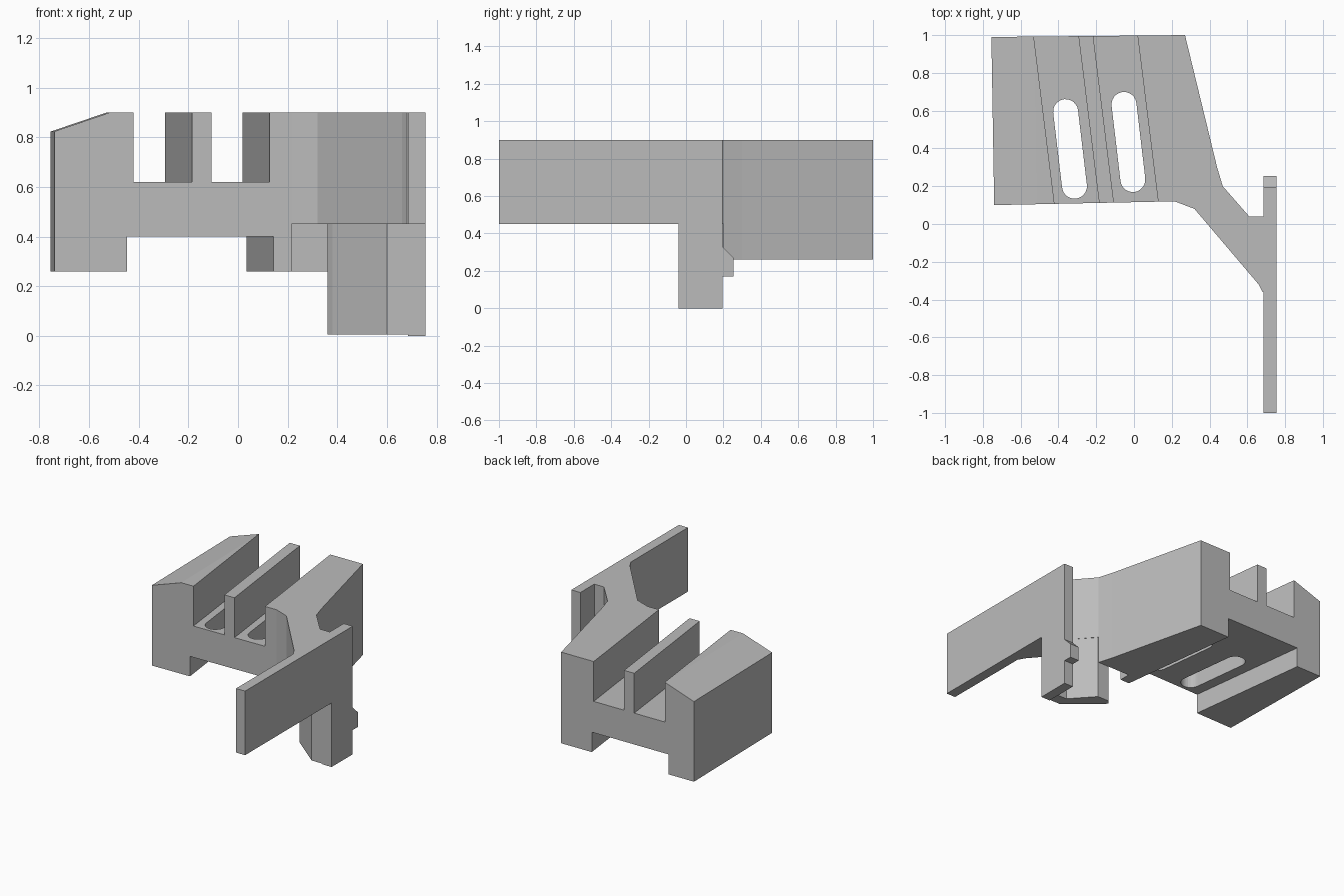
import bpy, bmesh, math
from mathutils import Vector

cube = bpy.data.objects.get("Cube")
if cube:
    bpy.data.objects.remove(cube, do_unlink=True)

gray = bpy.data.materials.new("plain gray")
gray.use_nodes = True
gray.diffuse_color = (0.5, 0.5, 0.5, 1)
gray.node_tree.nodes["Principled BSDF"].inputs["Base Color"].default_value = (0.5, 0.5, 0.5, 1)


def loft(name, start, end):
    """Closed solid between two matching loops of points."""
    bm = bmesh.new()
    a = [bm.verts.new(p) for p in start]
    b = [bm.verts.new(p) for p in end]
    bm.faces.new(a)
    bm.faces.new(b)
    for i in range(len(a)):
        j = (i + 1) % len(a)
        bm.faces.new((a[i], a[j], b[j], b[i]))
    bmesh.ops.recalc_face_normals(bm, faces=bm.faces)
    mesh = bpy.data.meshes.new(name)
    bm.to_mesh(mesh)
    bm.free()
    mesh.materials.append(gray)
    obj = bpy.data.objects.new(name, mesh)
    bpy.context.scene.collection.objects.link(obj)
    return obj


def plan(name, outline, low, high):
    return loft(name, [(x, y, low) for x, y in outline], [(x, y, high) for x, y in outline])


def skewed(name, profile, shift=-0.124, y0=0.0, y1=1.1):
    """Front profile carried backwards while drifting sideways."""
    return loft(name, [(x + shift * (y0 - 0.1), y0, z) for x, z in profile],
                [(x + shift * (y1 - 0.1), y1, z) for x, z in profile])


def rect(x0, x1, z0, z1):
    return [(x0, z0), (x1, z0), (x1, z1), (x0, z1)]


def slot(name, a, b, radius, steps=12):
    a, b = Vector(a), Vector(b)
    heading = math.atan2(b.y - a.y, b.x - a.x)
    outline = []
    for centre, turn in ((b, -math.pi / 2), (a, math.pi / 2)):
        for i in range(steps + 1):
            t = heading + turn + math.pi * i / steps
            outline.append((centre.x + radius * math.cos(t), centre.y + radius * math.sin(t)))
    return plan(name, outline, 0.3, 0.7)


def combine(target, tool, operation):
    mod = target.modifiers.new(operation, 'BOOLEAN')
    mod.operation = operation
    mod.solver = 'EXACT'
    mod.object = tool
    bpy.context.view_layer.objects.active = target
    bpy.ops.object.modifier_apply(modifier=mod.name)
    bpy.data.objects.remove(tool, do_unlink=True)


# Main block, cut by two top grooves, a bottom channel, a bevel and two slots
block = plan("slotted_block", [(-0.74, 0.10), (0.215, 0.12), (0.215, 0.2), (0.47, 0.2),
                               (0.44, 0.3), (0.27, 1.0), (-0.755, 0.99)], 0.26, 0.90)
for cutter in (
    skewed("left_groove", rect(-0.42, -0.183, 0.62, 1.0)),
    skewed("right_groove", rect(-0.105, 0.13, 0.62, 1.0)),
    skewed("bottom_channel", rect(-0.447, 0.145, 0.1, 0.40)),
    skewed("edge_bevel", [(-0.515, 0.90), (-0.80, 0.803), (-0.9, 1.0), (-0.515, 1.0)], -0.015),
    slot("left_slot", (-0.315, 0.20), (-0.362, 0.595), 0.066),
    slot("right_slot", (-0.006, 0.235), (-0.053, 0.633), 0.066),
):
    combine(block, cutter, 'DIFFERENCE')

# Slanted arm, the leg beneath it, and the long side plate with its hook
arm = plan("arm", [(0.215, 0.12), (0.32, 0.08), (0.66, -0.32), (0.68, -0.36), (0.71, -0.36),
                   (0.71, 0.04), (0.61, 0.04), (0.47, 0.2), (0.215, 0.2)], 0.45, 0.90)
leg = plan("leg", [(0.60, -0.04), (0.71, -0.04), (0.71, 0.04), (0.61, 0.04), (0.47, 0.195),
                   (0.38, 0.195), (0.36, 0.17), (0.38, 0.14)], 0.005, 0.50)
side = [(-1.0, 0.45), (-0.04, 0.45), (-0.04, 0.0), (0.195, 0.0), (0.195, 0.17), (0.255, 0.17),
        (0.255, 0.27), (0.195, 0.33), (0.195, 0.90), (-1.0, 0.90)]
plate = loft("side_plate", [(0.685, y, z) for y, z in side], [(0.755, y, z) for y, z in side])
for part in (leg, plate):
    combine(arm, part, 'UNION')
arm.name = "arm_with_plate"
